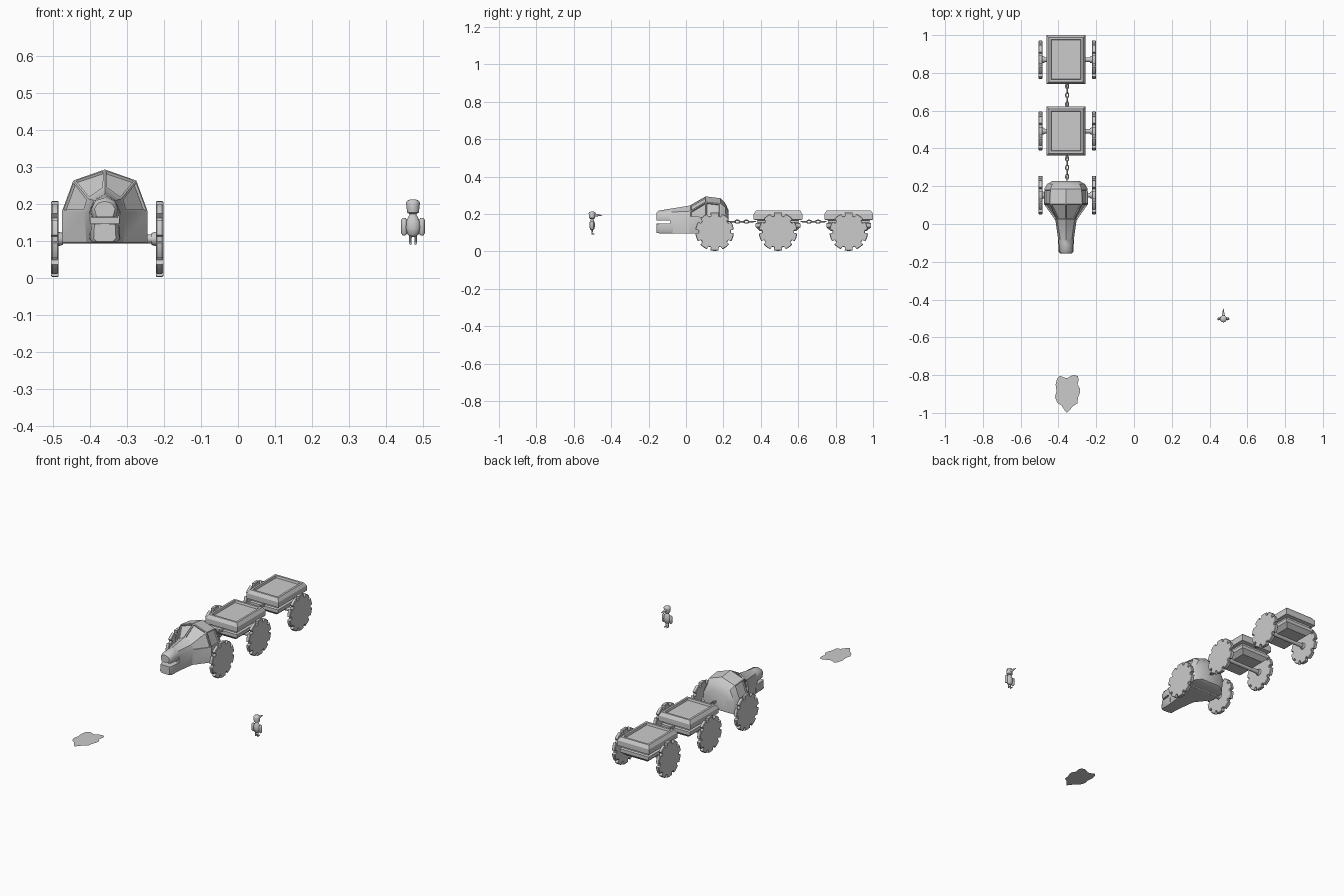
import bpy, bmesh, math
from mathutils import Matrix, Vector

if "Cube" in bpy.data.objects:
    bpy.data.objects.remove(bpy.data.objects["Cube"])

CX = -0.36                      # centre line of the convoy


def finish(name, bm, angle=None):
    bmesh.ops.recalc_face_normals(bm, faces=bm.faces)
    me = bpy.data.meshes.new(name)
    bm.to_mesh(me)
    bm.free()
    ob = bpy.data.objects.new(name, me)
    bpy.context.collection.objects.link(ob)
    if angle:
        bpy.ops.object.select_all(action='DESELECT')
        ob.select_set(True)
        bpy.context.view_layer.objects.active = ob
        bpy.ops.object.shade_smooth_by_angle(angle=math.radians(angle))
    return ob


def loft(rings, bm=None):
    """Skin a list of equal-length point rings and cap both ends."""
    bm = bm or bmesh.new()
    vr = [[bm.verts.new(p) for p in r] for r in rings]
    n = len(vr[0])
    for a, b in zip(vr, vr[1:]):
        for i in range(n):
            bm.faces.new((a[i], a[(i + 1) % n], b[(i + 1) % n], b[i]))
    bm.faces.new(vr[0])
    bm.faces.new(vr[-1])
    return bm


def section(y, half):
    """Mirror a half cross-section (last point on the centre line)."""
    return ([(CX + x, y, z) for x, z in half] +
            [(CX - x, y, z) for x, z in reversed(half[:-1])])


def rod(name, a, b, r1, r2=None, seg=16):
    a, b = Vector(a), Vector(b)
    bm = bmesh.new()
    m = Matrix.Translation((a + b) / 2) @ (b - a).to_track_quat('Z', 'Y').to_matrix().to_4x4()
    bmesh.ops.create_cone(bm, cap_ends=True, segments=seg, radius1=r1,
                          radius2=r1 if r2 is None else r2, depth=(b - a).length, matrix=m)
    return finish(name, bm, 40)


def lathe(name, c, prof, sx=1, sy=1, seg=20):
    rings = [[(c[0] + sx * r * math.cos(2 * math.pi * i / seg),
               c[1] + sy * r * math.sin(2 * math.pi * i / seg), z) for i in range(seg)]
             for r, z in prof]
    return finish(name, loft(rings), 45)


def wheel(name, x, y, z=0.106, R=0.103, t=0.02, teeth=10):
    """Notched disc with slightly bevelled rim."""
    def ring(px, s):
        pts = []
        for k in range(teeth):
            a0 = 2 * math.pi * k / teeth
            for d, r in ((-4.5, R - .016), (4.5, R - .016), (6, R), (12, R), (18, R), (24, R), (30, R)):
                a = a0 + math.radians(d)
                pts.append((px, y + s * r * math.cos(a), z + s * r * math.sin(a)))
        return pts
    h = t / 2
    finish(name, loft([ring(x - h, .97), ring(x - h + .003, 1),
                       ring(x + h - .003, 1), ring(x + h, .97)]), 35)


def wheel_set(name, y):
    for side, x in (("left", -0.495), ("right", -0.212)):
        wheel(f"{name}_{side}_wheel", x, y)
        s = 1 if x < CX else -1
        rod(f"{name}_{side}_hub", (x, y, .106), (x + s * .022, y, .106), .022, .016)
    rod(f"{name}_axle", (-0.495, y, .106), (-0.212, y, .106), .012)


# Locomotive cabin, narrowing forward to the snout
body = loft([
    section(-.085, [(.036, .097), (.041, .18), (.030, .210), (0, .228)]),
    section(.02, [(.050, .097), (.056, .18), (.045, .215), (0, .245)]),
    section(.105, [(.115, .097), (.116, .18), (.085, .264), (0, .294)]),
    section(.185, [(.112, .097), (.115, .18), (.083, .256), (0, .284)]),
    section(.212, [(.095, .102), (.100, .18), (.072, .235), (0, .255)]),
    section(.228, [(.060, .112), (.070, .17), (.050, .205), (0, .218)])])
# Recessed windows: windscreen panes and one pane on each side
panes = []
for f in body.faces:
    c = f.calc_center_median()
    if len(f.verts) == 4 and c.z > .2:
        if .03 < c.y < .1 or (.12 < c.y < .17 and abs(c.x - CX) > .07):
            panes.append(f)
bmesh.ops.recalc_face_normals(body, faces=body.faces)
bmesh.ops.inset_individual(body, faces=panes, thickness=.008, depth=0)
bmesh.ops.inset_individual(body, faces=panes, thickness=.002, depth=-.007)
finish("locomotive_body", body, 28)

# Snout: upper and lower jaw with an open mouth between
finish("upper_jaw", loft([
    section(-.157, [(.022, .166), (.028, .188), (.018, .203), (0, .208)]),
    section(-.145, [(.030, .164), (.036, .189), (.025, .210), (0, .218)]),
    section(-.11, [(.034, .164), (.038, .185), (.028, .210), (0, .224)]),
    section(-.07, [(.036, .164), (.041, .180), (.031, .211), (0, .230)])]), 45)
finish("lower_jaw", loft([
    section(-.157, [(.022, .099), (.030, .108), (.028, .146), (0, .148)]),
    section(-.145, [(.034, .097), (.040, .106), (.036, .148), (0, .148)]),
    section(-.07, [(.036, .097), (.042, .106), (.040, .148), (0, .148)])]), 45)
wheel_set("locomotive", .153)

# Two wagons: stepped flat bodies with a sunken top panel
for n, y0 in enumerate((.492, .870), 1):
    prof = [(.035, .108), (.010, .130), (.010, .150), (.020, .154), (.020, .166), (0, .170),
            (0, .200), (.012, .219), (.024, .219), (.027, .207)]
    rings = []
    for inset, z in prof:
        w, l = .103 - inset, .130 - inset
        rings.append([(CX + sx * w, y0 + sy * l, z)
                      for sx, sy in ((-1, -1), (1, -1), (1, 1), (-1, 1))])
    finish(f"wagon_{n}_body", loft(rings))
    wheel_set(f"wagon_{n}", y0)


# Chains of alternating oval links
def link(name, y, flat, length=.034, width=.022, r=.0035):
    rings, seg = [], 20
    bm = bmesh.new()
    for i in range(seg):
        a = 2 * math.pi * i / seg
        ring = []
        for j in range(8):
            b = 2 * math.pi * j / 8
            u = (width / 2 - r + r * math.cos(b)) * math.cos(a)
            v = (length / 2 - r + r * math.cos(b)) * math.sin(a)
            w = r * math.sin(b)
            ring.append(bm.verts.new((CX + .006 + (u if flat else w), y + v, .159 + (w if flat else u))))
        rings.append(ring)
    for i in range(seg):
        p, q = rings[i], rings[(i + 1) % seg]
        for j in range(8):
            bm.faces.new((p[j], p[(j + 1) % 8], q[(j + 1) % 8], q[j]))
    finish(name, bm, 60)


for n, (ya, yb) in enumerate(((.222, .375), (.612, .752)), 1):
    for k in range(5):
        link(f"chain_{n}_link_{k + 1}", (ya + yb) / 2 + (k - 2) * .024, k % 2 == 0)
    for end, y, s in (("front", ya, 1), ("rear", yb, -1)):
        rod(f"chain_{n}_{end}_pin", (CX + .006, y, .159), (CX + .006, y + s * .03, .159), .003, seg=8)

# Small standing bird figure looking towards the rear
FX, FY = .473, -.502
lathe("figure_body", (FX, FY), [(.006, .112), (.015, .118), (.020, .135), (.019, .152),
                                (.013, .165), (.009, .172), (.009, .178)], 1, .75)
lathe("figure_head", (FX, FY), [(.010, .174), (.016, .178), (.017, .188), (.017, .202),
                                (.014, .209), (.006, .212)])
lathe("figure_cap", (FX, FY), [(.0185, .199), (.0185, .204), (.015, .210), (.006, .213)])
rod("figure_beak", (FX, FY + .008, .194), (FX, FY + .055, .193), .010, .001, 10)
for side, s in (("left", -1), ("right", 1)):
    lathe(f"figure_{side}_wing", (FX + s * .024, FY), [(.004, .116), (.008, .121), (.008, .157),
                                                      (.004, .163)], 1, 1, 12)
    rod(f"figure_{side}_leg", (FX + s * .007, FY, .092), (FX + s * .007, FY, .120), .003, .004, 8)
    rod(f"figure_{side}_foot", (FX + s * .007, FY - .003, .094),
        (FX + s * .007, FY + .014, .093), .004, .003, 8)

# Flat puddle in front of the locomotive
outline = [(-.407, -.818), (-.392, -.803), (-.372, -.812), (-.354, -.817), (-.335, -.805),
           (-.315, -.799), (-.297, -.806), (-.293, -.825), (-.299, -.850), (-.285, -.872),
           (-.286, -.892), (-.297, -.920), (-.300, -.950), (-.325, -.965), (-.340, -.985),
           (-.355, -1.0), (-.372, -.980), (-.382, -.962), (-.407, -.945), (-.418, -.915),
           (-.410, -.885), (-.415, -.850)]
bm = bmesh.new()
bm.faces.new([bm.verts.new((x, y, 0)) for x, y in reversed(outline)])
for f in bm.faces:
    f.normal_update()
puddle = finish("puddle", bm)
if puddle.data.polygons[0].normal.z < 0:
    puddle.data.flip_normals()
